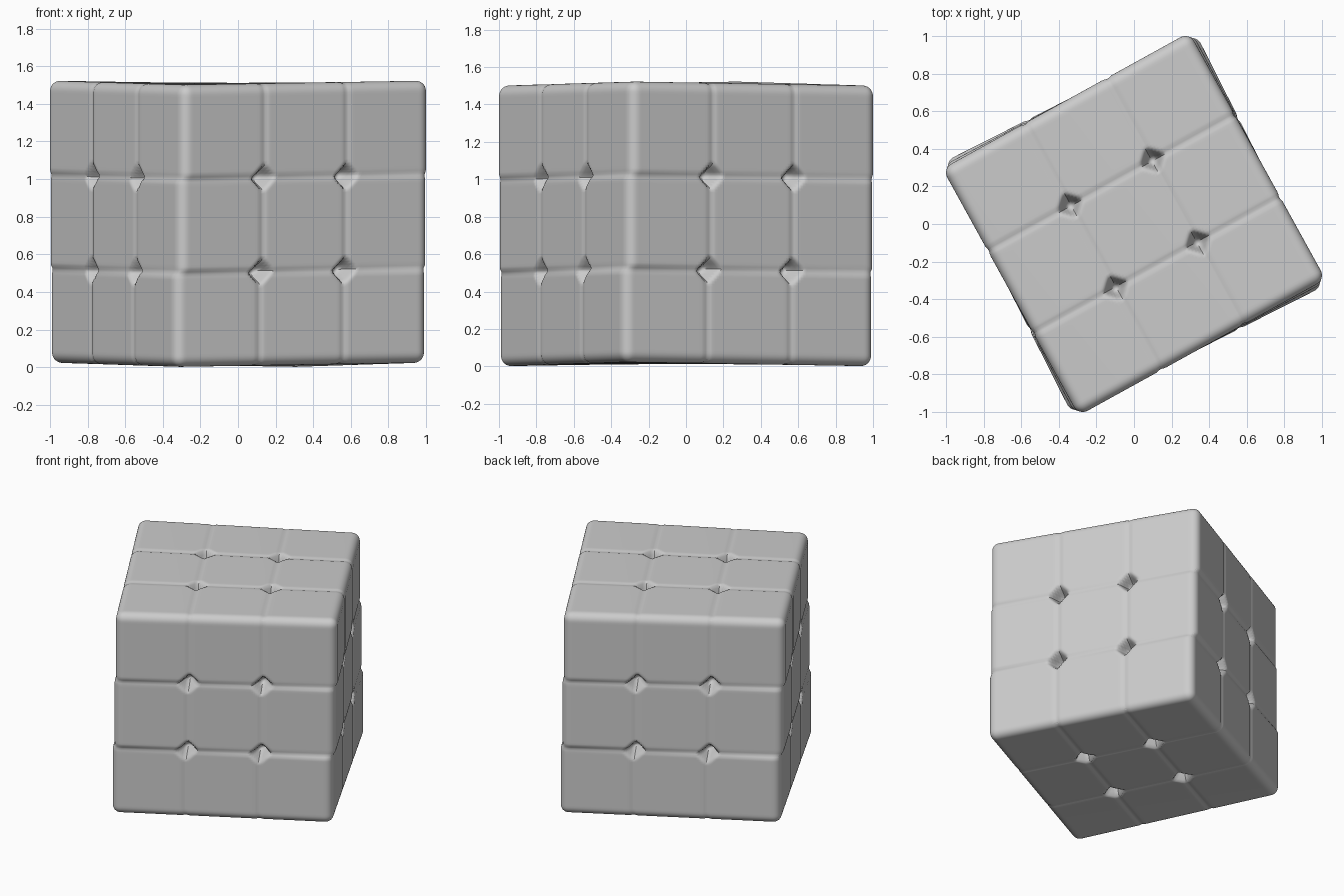
import bpy, bmesh, math
from mathutils import Matrix, Vector

HALF = 0.75        # half the cube's side
SEAM = 0.25        # seam distance from each face centre
ROUND = 0.055      # edge rounding radius
CUTS = 110         # grid cells along each side
CENTRE_Z = 0.762

if "Cube" in bpy.data.objects:
    bpy.data.objects.remove(bpy.data.objects["Cube"], do_unlink=True)


def smooth(t):
    t = max(0.0, min(1.0, t))
    return t * t * (3 - 2 * t)


def sink(u, v):
    """Depth of seams and diamond pits at a point of a face."""
    a, b = abs(abs(u) - SEAM), abs(abs(v) - SEAM)
    seam = 0.007 * math.exp(-(min(a, b) / 0.014) ** 2)
    pit = 0.11 * smooth((0.085 - a - b) / 0.07)
    return max(seam, pit)


def round_box(p):
    """Push a point of the sharp cube onto the rounded cube."""
    inner = HALF - ROUND
    core = Vector([max(-inner, min(inner, c)) for c in p])
    return core + (p - core).normalized() * ROUND


def layer_twist(z):
    """Each of the three layers is turned a little differently."""
    return math.radians(26.8 + 1.2 * smooth((z + SEAM) / 0.04 + 0.5)
                        + 0.9 * smooth((z - SEAM) / 0.04 + 0.5))


# Puzzle cube: six gridded faces joined into one rounded body
bm = bmesh.new()
turns = [Matrix.Rotation(math.radians(d), 4, 'X') for d in (0, 90, 180, 270)]
turns += [Matrix.Rotation(math.radians(d), 4, 'Y') for d in (90, -90)]
for turn in turns:
    face = bmesh.ops.create_grid(bm, x_segments=CUTS, y_segments=CUTS, size=HALF)
    for vert in face["verts"]:
        u, v = vert.co.x, vert.co.y
        p = round_box(Vector((u, v, HALF)))
        p.z -= sink(u, v)
        vert.co = turn @ p
bmesh.ops.remove_doubles(bm, verts=bm.verts, dist=0.0005)

# Misaligned layers and slightly skewed slices
for vert in bm.verts:
    p = vert.co.copy()
    p.z -= 0.012 * p.x * p.y / HALF ** 2
    vert.co = Matrix.Rotation(layer_twist(vert.co.z), 3, 'Z') @ p
    vert.co.z += CENTRE_Z
bmesh.ops.recalc_face_normals(bm, faces=bm.faces)

mesh = bpy.data.meshes.new("puzzle_cube")
bm.to_mesh(mesh)
bm.free()
cube = bpy.data.objects.new("puzzle_cube", mesh)
bpy.context.collection.objects.link(cube)

# Plain grey plastic
grey = bpy.data.materials.new("plain_grey")
grey.use_nodes = True
colour = (0.6, 0.6, 0.6, 1)
grey.diffuse_color = colour
grey.node_tree.nodes["Principled BSDF"].inputs["Base Color"].default_value = colour
mesh.materials.append(grey)

bpy.context.view_layer.objects.active = cube
cube.select_set(True)
bpy.ops.object.shade_smooth_by_angle(angle=math.radians(50))
